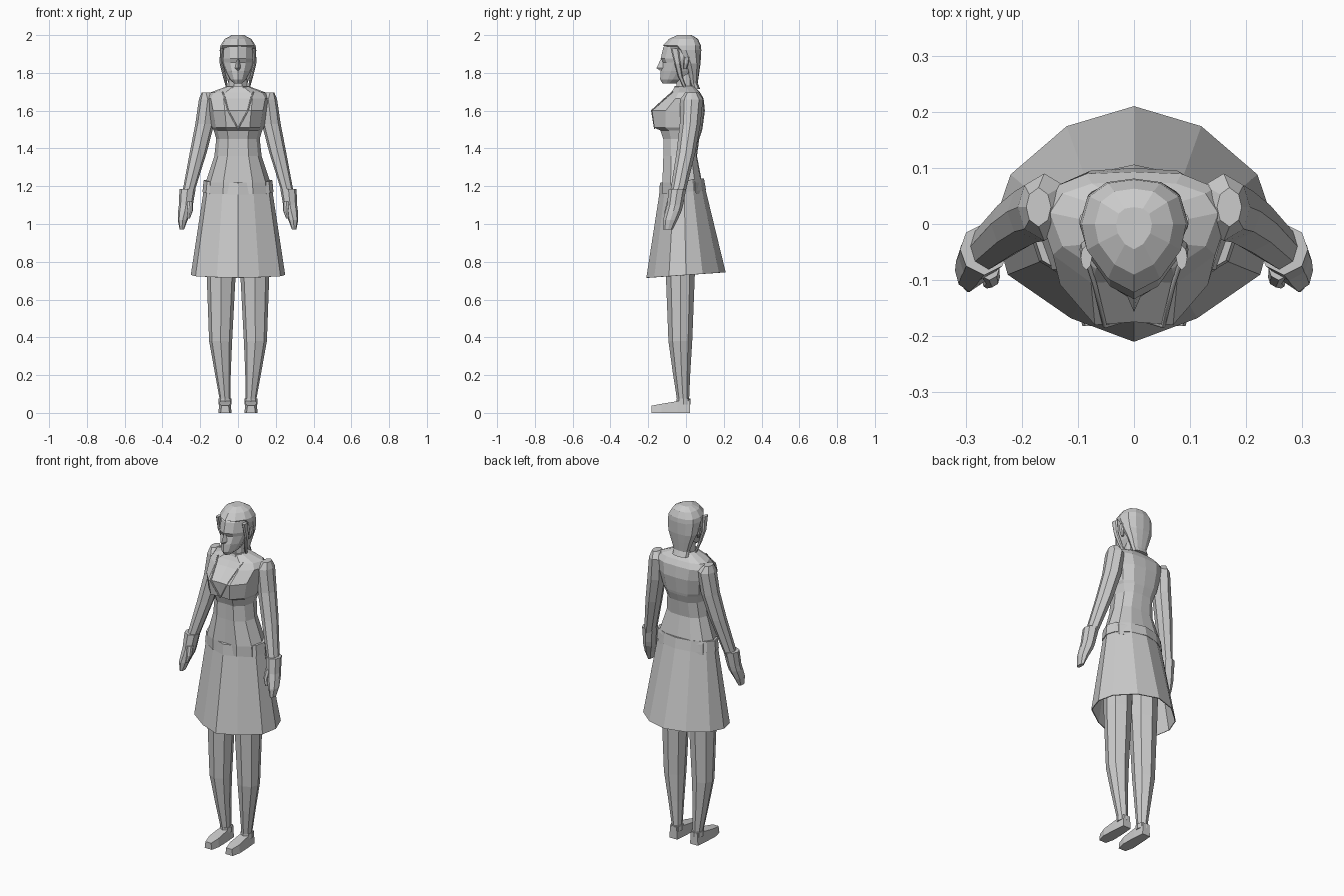
import bpy, bmesh, math
from mathutils import Vector

# Half outlines (x share, y share) running front centre -> side -> back centre
BODY = [(0, -.97), (.45, -1), (.85, -.6), (1, 0), (.85, .62), (.5, .95), (0, 1)]
FACE = [(0, -1), (.5, -.8), (.9, -.38), (1, 0), (.85, .62), (.5, .92), (0, 1)]
SKIRT = [(0, -1), (.45, -.8), (.9, -.43), (1, 0), (.88, .42), (.48, .83), (0, 1)]
LIMB = [(0, -1), (.75, -.65), (1, 0), (.75, .65), (0, 1)]


def finish(bm, name, mirror=False):
    bmesh.ops.recalc_face_normals(bm, faces=bm.faces)
    me = bpy.data.meshes.new(name)
    bm.to_mesh(me)
    bm.free()
    ob = bpy.data.objects.new(name, me)
    bpy.context.collection.objects.link(ob)
    if mirror:
        ob.modifiers.new("Mirror", 'MIRROR')
    return ob


def skin(name, rings, mirror=False, caps=True):
    """Join a list of equal-length point rings with faces."""
    bm = bmesh.new()
    vr = [[bm.verts.new(p) for p in r] for r in rings]
    n = len(vr[0])
    for a, b in zip(vr, vr[1:]):
        for i in range(n):
            j = (i + 1) % n
            bm.faces.new((a[i], a[j], b[j], b[i]))
    if caps:
        bm.faces.new(vr[0][::-1])
        bm.faces.new(vr[-1])
    return finish(bm, name, mirror)


def full(half):
    return half + [(-x, y) for x, y in half[-2:0:-1]]


def loft(name, half, rows, tilt=0.0, caps=True):
    """Rows: z, half width, front y, side y, back y."""
    rings = []
    for z, hw, yf, ys, yb in rows:
        ring = []
        for u, v in full(half):
            y = ys + v * ((ys - yf) if v < 0 else (yb - ys))
            ring.append((u * hw, y, z + tilt * y))
        rings.append(ring)
    return skin(name, rings, caps=caps)


def limb(name, rows):
    """Rows: z, centre x, centre y, radius x, radius y; mirrored to both sides."""
    return skin(name, [[(cx + u * rx, cy + v * ry, z) for u, v in full(LIMB)]
                       for z, cx, cy, rx, ry in rows], mirror=True)


# Torso with bust and sloping shoulders
loft("torso", BODY, [
    (1.16, .175, -.125, -.01, .09), (1.22, .172, -.125, -.015, .085),
    (1.36, .125, -.12, -.02, .058), (1.45, .115, -.12, -.02, .07),
    (1.495, .128, -.135, -.02, .085), (1.51, .138, -.168, -.02, .088),
    (1.6, .155, -.18, 0, .10), (1.665, .17, -.105, .02, .093),
    (1.695, .15, -.08, .02, .075), (1.73, .055, -.055, .0, .045)])

# Neckline trim
cu = bpy.data.curves.new("neckline_trim", 'CURVE')
cu.dimensions = '3D'
cu.bevel_depth = .004
cu.bevel_resolution = 0
sp = cu.splines.new('POLY')
pts = [(.082, -.07, 1.70), (.07, -.107, 1.668), (.052, -.182, 1.6), (0, -.166, 1.505)]
sp.points.add(len(pts) - 1)
for p, c in zip(sp.points, pts):
    p.co = (*c, 1)
trim = bpy.data.objects.new("neckline_trim", cu)
bpy.context.collection.objects.link(trim)
trim.modifiers.new("Mirror", 'MIRROR')

# Belt and open skirt
loft("belt", SKIRT, [(1.17, .188, -.142, -.01, .106), (1.232, .182, -.138, -.01, .095)], tilt=.1)
skirt = loft("skirt", SKIRT, [(.73, .25, -.21, 0, .21), (1.19, .18, -.138, -.01, .1)],
             tilt=.07, caps=False)
sol = skirt.modifiers.new("Solidify", 'SOLIDIFY')
sol.thickness = .005

# Neck and choker
loft("neck", BODY, [(1.68, .068, -.07, -.01, .05), (1.73, .05, -.05, -.005, .035),
                    (1.8, .048, -.05, 0, .04)])
loft("choker", BODY, [(1.705, .062, -.068, -.005, .046), (1.73, .056, -.06, -.005, .042)])

# Arms, gloves, thumbs
limb("arm", [(1.697, .17, .03, .022, .035), (1.66, .16, .03, .047, .06),
             (1.53, .176, .022, .05, .055), (1.38, .21, 0, .045, .05),
             (1.16, .265, -.045, .031, .04)])
limb("glove", [(1.185, .267, -.045, .043, .046), (1.1, .276, -.058, .037, .043),
               (1.07, .281, -.066, .036, .043), (1.02, .293, -.083, .026, .038),
               (.972, .297, -.095, .012, .026)])
limb("thumb", [(1.12, .258, -.08, .018, .02), (1.07, .253, -.095, .014, .018),
               (1.03, .262, -.105, .008, .01)])

# Legs
limb("leg", [(1.12, .09, -.02, .082, .08), (.74, .089, -.03, .077, .077),
             (.38, .092, -.03, .061, .063), (.22, .081, -.024, .043, .047),
             (.06, .068, -.015, .027, .031)])

# Shoes: tapered from heel to toe, with an ankle collar
def shoe_ring(y, x0, x1, h):
    return [(x0, y, 0), (x1, y, 0), (x1 - .005, y, h), (x0 + .005, y, h)]


skin("shoe", [shoe_ring(.022, .042, .094, .072), shoe_ring(-.045, .036, .1, .062),
              shoe_ring(-.13, .034, .104, .048), shoe_ring(-.182, .045, .092, .038)], mirror=True)
limb("ankle_collar", [(.045, .068, -.013, .034, .036), (.075, .068, -.013, .034, .036)])

# Head with pointed chin
loft("head", FACE, [
    (1.745, .022, -.125, -.09, -.05), (1.765, .043, -.137, -.07, .02),
    (1.81, .066, -.134, -.045, .05), (1.855, .082, -.122, -.03, .065),
    (1.875, .085, -.134, -.02, .07), (1.935, .086, -.12, 0, .07),
    (1.98, .055, -.07, 0, .05)])

# Nose wedge
skin("nose", [[(-.006, -.125, 1.875), (.006, -.125, 1.875), (0, -.134, 1.872)],
              [(-.016, -.12, 1.825), (.016, -.12, 1.825), (0, -.157, 1.825)],
              [(-.01, -.12, 1.813), (.01, -.12, 1.813), (0, -.138, 1.813)]])

# Hair: cap and flicked-out back
loft("hair", FACE, [
    (1.715, .05, .035, .05, .075), (1.745, .05, .015, .04, .062),
    (1.8, .07, 0, .035, .07), (1.85, .09, -.03, .025, .077),
    (1.92, .097, -.065, 0, .081), (1.945, .093, -.122, 0, .079),
    (1.98, .07, -.09, 0, .063), (2.0, .032, -.045, 0, .03)])

# Side locks and ears
limb("hair_lock", [(1.93, .085, -.06, .01, .022), (1.85, .088, -.045, .009, .016),
                   (1.78, .071, -.03, .009, .012), (1.72, .058, -.005, .005, .008)])
limb("ear", [(1.885, .09, .005, .008, .015), (1.85, .087, .0, .01, .014),
             (1.82, .077, -.005, .007, .008)])
